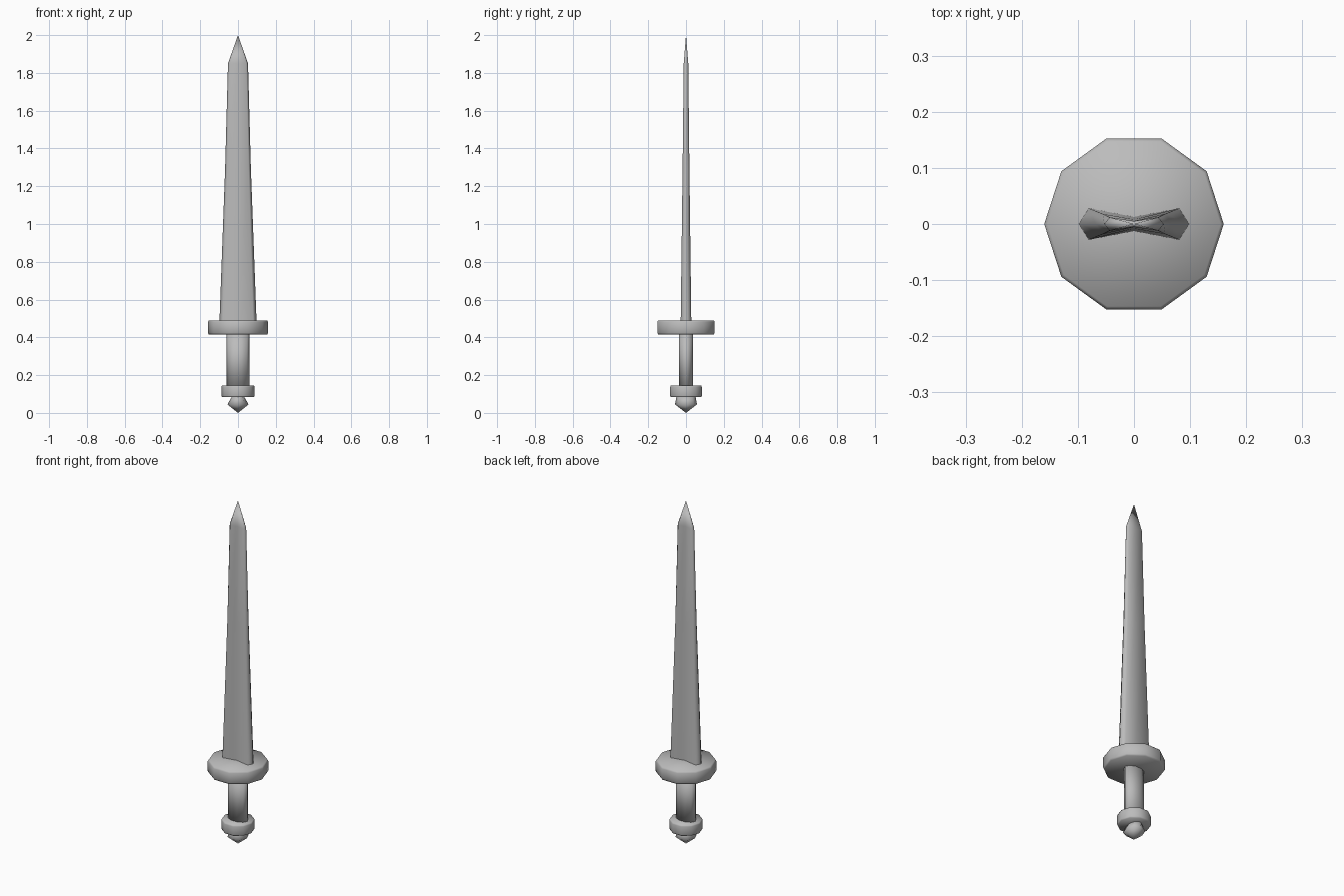
import bpy, bmesh, math

if "Cube" in bpy.data.objects:
    bpy.data.objects.remove(bpy.data.objects["Cube"])

steel = bpy.data.materials.new("grey_steel")
steel.diffuse_color = (0.5, 0.5, 0.5, 1)
steel.use_nodes = True
steel.node_tree.nodes["Principled BSDF"].inputs["Base Color"].default_value = steel.diffuse_color


def ellipse(rx, ry, z, n=10):
    return [(rx * math.cos(2 * math.pi * i / n), ry * math.sin(2 * math.pi * i / n), z)
            for i in range(n)]


def loft(name, rings, bottom_tip=None, top_tip=None):
    """Skin matching rings from bottom to top, closing with caps or points."""
    bm = bmesh.new()
    vs = [[bm.verts.new(p) for p in ring] for ring in rings]
    n = len(vs[0])
    for a, b in zip(vs, vs[1:]):
        for i in range(n):
            j = (i + 1) % n
            bm.faces.new((a[i], a[j], b[j], b[i]))
    for ring, tip in ((vs[0], bottom_tip), (vs[-1], top_tip)):
        if tip is None:
            bm.faces.new(ring)
        else:
            t = bm.verts.new((0, 0, tip))
            for i in range(n):
                bm.faces.new((ring[i], ring[(i + 1) % n], t))
    bmesh.ops.recalc_face_normals(bm, faces=bm.faces)
    for f in bm.faces:
        f.smooth = True
    me = bpy.data.meshes.new(name)
    bm.to_mesh(me)
    bm.free()
    me.materials.append(steel)
    ob = bpy.data.objects.new(name, me)
    bpy.context.collection.objects.link(ob)
    return ob


def blade_section(half_w, half_t, z):
    # hollow-ground section: thick shoulders, thin middle, pointed edges
    unit = [(1, 0), (.82, 1), (0, .45), (-.82, 1), (-1, 0), (-.82, -1), (0, -.45), (.82, -1)]
    return [(x * half_w, y * half_t, z) for x, y in unit]


# Blade, tapering to a point
loft("blade", [blade_section(.1, .028, .45), blade_section(.098, .028, .49),
               blade_section(.068, .018, 1.3), blade_section(.053, .012, 1.85)], top_tip=2.0)

# Round guard and pommel collar with slightly drawn-in rims
for name, r, z0, z1 in (("guard", .16, .415, .49), ("pommel_collar", .088, .083, .145)):
    e = (z1 - z0) * .12
    loft(name, [ellipse(r * .965, r * .965, z0), ellipse(r, r, z0 + e),
                ellipse(r, r, z1 - e), ellipse(r * .965, r * .965, z1)])

# Flattened grip
loft("grip", [ellipse(.06, .038, .13), ellipse(.06, .038, .43)])

# Pommel nut, flared then pointed at the bottom
loft("pommel", [ellipse(.056, .058, .045, 8), ellipse(.03, .05, .09, 8)], bottom_tip=0)
